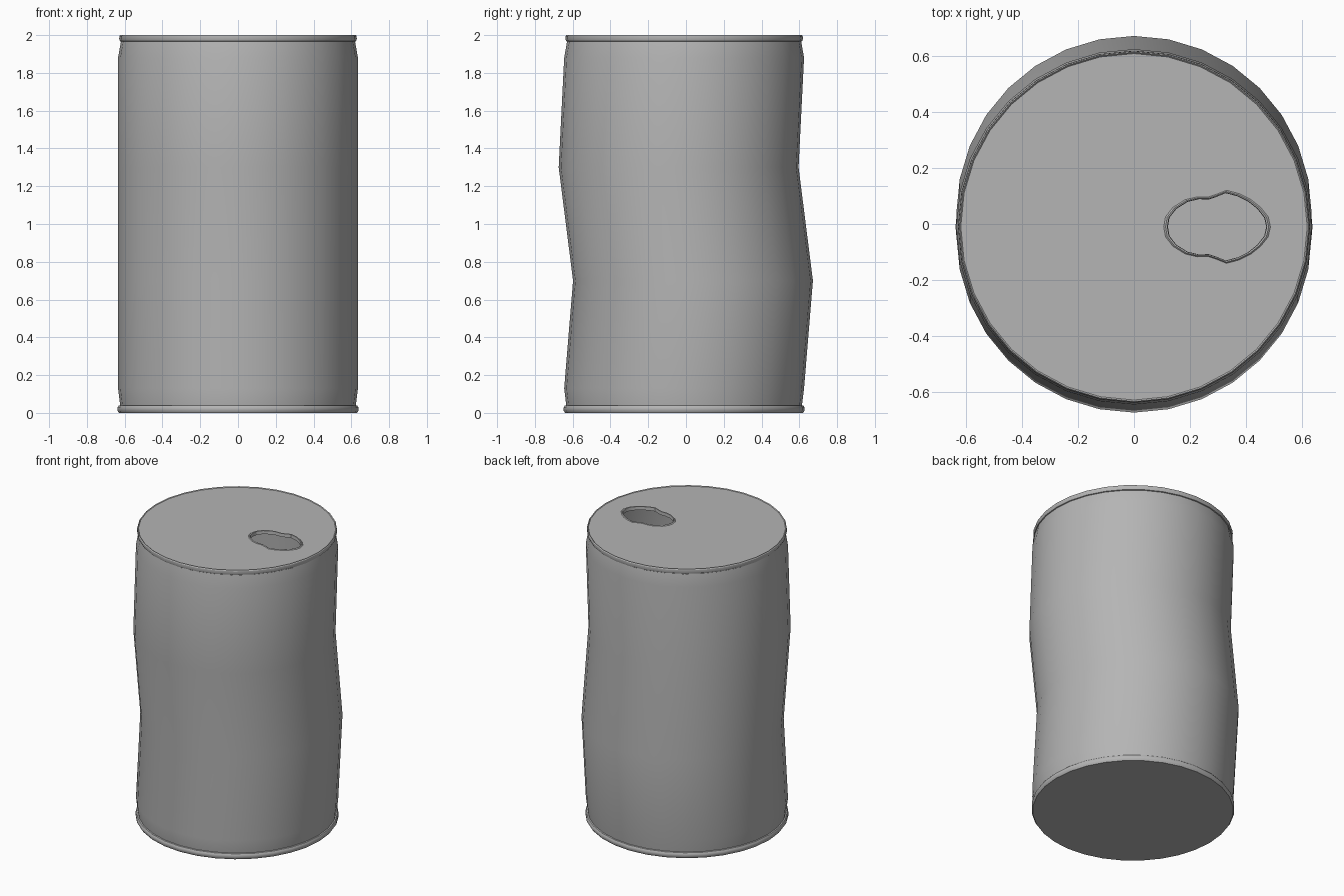
import bpy, bmesh, math

if "Cube" in bpy.data.objects:
    bpy.data.objects.remove(bpy.data.objects["Cube"])

SIDES = 32
BASE_Y = -0.01

# Dull metal grey
metal = bpy.data.materials.new("dull_metal")
metal.diffuse_color = (0.46, 0.46, 0.46, 1)
metal.use_nodes = True
metal.node_tree.nodes["Principled BSDF"].inputs["Base Color"].default_value = metal.diffuse_color


def new_object(name, bm, angle):
    bmesh.ops.recalc_face_normals(bm, faces=bm.faces)
    me = bpy.data.meshes.new(name)
    bm.to_mesh(me)
    bm.free()
    me.materials.append(metal)
    ob = bpy.data.objects.new(name, me)
    bpy.context.collection.objects.link(ob)
    bpy.ops.object.select_all(action='DESELECT')
    ob.select_set(True)
    bpy.context.view_layer.objects.active = ob
    bpy.ops.object.shade_smooth_by_angle(angle=math.radians(angle))
    return ob


def ring(bm, r, z, y):
    return [bm.verts.new((r * math.cos(2 * math.pi * i / SIDES),
                          y + r * math.sin(2 * math.pi * i / SIDES), z))
            for i in range(SIDES)]


def bridge(bm, a, b):
    n = len(a)
    for i in range(n):
        j = (i + 1) % n
        bm.faces.new((a[i], a[j], b[j], b[i]))


def loft(bm, profile):
    rings = [ring(bm, *p) for p in profile]
    for a, b in zip(rings, rings[1:]):
        bridge(bm, a, b)
    return rings


# Bent can body with bottom rim and closed base: (radius, z, y offset)
bm = bmesh.new()
rings = loft(bm, [
    (0.630, 0.0, BASE_Y), (0.638, 0.012, BASE_Y), (0.638, 0.028, BASE_Y),
    (0.632, 0.038, BASE_Y), (0.624, 0.04, BASE_Y),
    (0.635, 0.13, BASE_Y), (0.635, 0.70, 0.037), (0.635, 1.30, -0.039),
    (0.635, 1.88, BASE_Y), (0.620, 1.965, BASE_Y)])
bm.faces.new(rings[0])
new_object("can_body", bm, 35)

# Lid with rolled rim and drinking hole
bm = bmesh.new()
rings = loft(bm, [
    (0.616, 1.965, BASE_Y), (0.625, 1.968, BASE_Y), (0.629, 1.980, BASE_Y),
    (0.628, 1.994, BASE_Y), (0.624, 2.0, BASE_Y), (0.619, 1.995, BASE_Y)])

# Half outline of the hole, mirrored across its axis
half = [(0.110, 0), (0.116, 0.035), (0.142, 0.068), (0.185, 0.095),
        (0.228, 0.105), (0.265, 0.104), (0.295, 0.114), (0.330, 0.128),
        (0.375, 0.116), (0.415, 0.096), (0.450, 0.068), (0.476, 0.035),
        (0.484, 0)]
outline = half + [(x, -y) for x, y in half[-2:0:-1]]


def hole_loop(scale, z):
    cx = 0.297
    return [bm.verts.new((cx + (x - cx) * scale, BASE_Y + y * scale, z))
            for x, y in outline]


# Slightly raised lip turning down into the hole
lips = [hole_loop(s, z) for s, z in
        ((1.02, 1.995), (0.985, 2.0), (0.95, 1.998), (0.94, 1.975))]
for a, b in zip(lips, lips[1:]):
    bridge(bm, a, b)


def loop_edges(vs):
    return [bm.edges.get((vs[i], vs[i - 1])) for i in range(len(vs))]


bmesh.ops.triangle_fill(bm, use_beauty=True, normal=(0, 0, 1),
                        edges=loop_edges(rings[-1]) + loop_edges(lips[0]))
new_object("can_lid", bm, 28)
